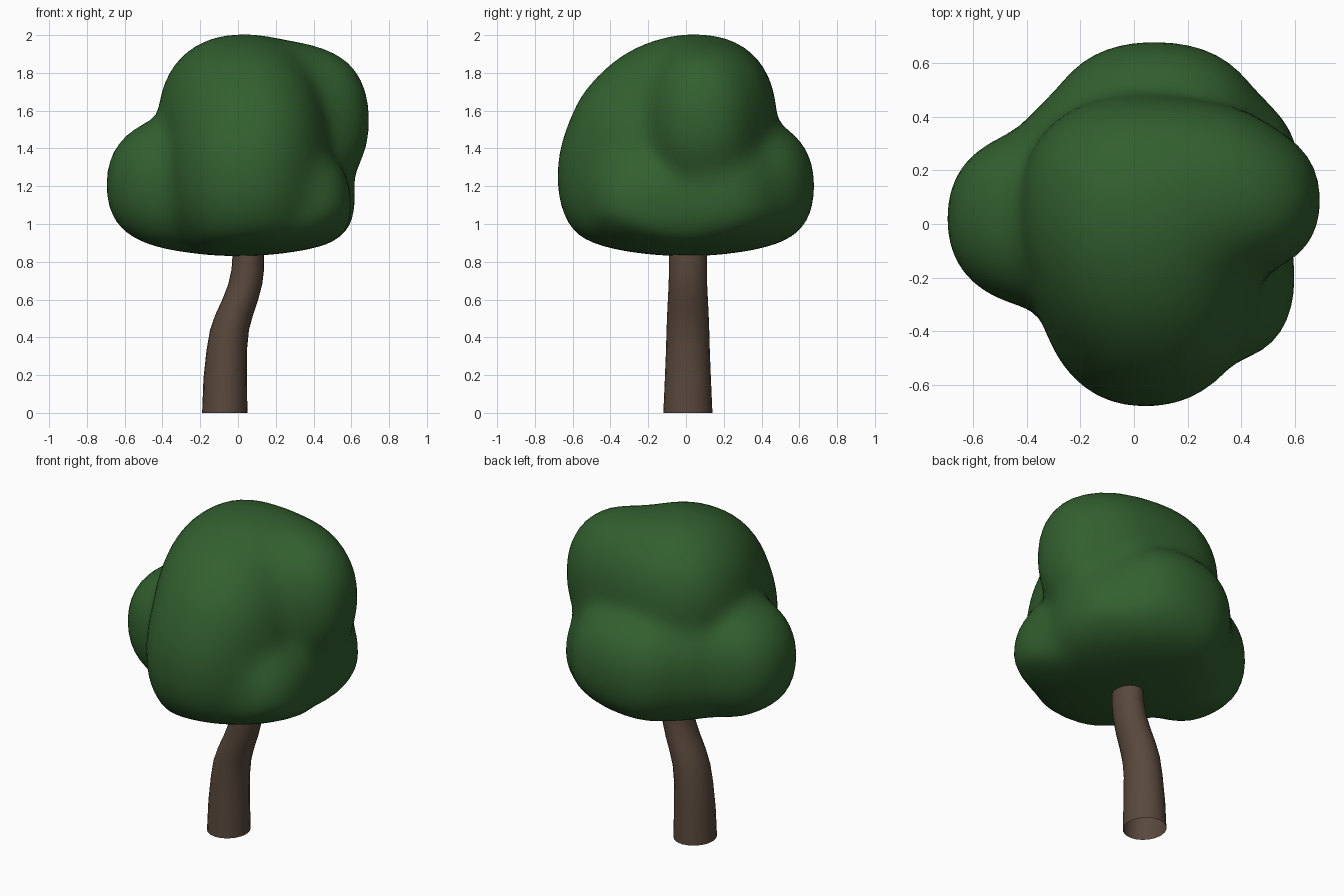
import bpy, bmesh, math
from mathutils import Vector

if "Cube" in bpy.data.objects:
    bpy.data.objects.remove(bpy.data.objects["Cube"])


def finish(bm, name, color, angle):
    me = bpy.data.meshes.new(name)
    bm.to_mesh(me)
    bm.free()
    ob = bpy.data.objects.new(name, me)
    bpy.context.collection.objects.link(ob)
    mat = bpy.data.materials.new(name + "_colour")
    mat.diffuse_color = color
    mat.use_nodes = True
    mat.node_tree.nodes["Principled BSDF"].inputs["Base Color"].default_value = mat.diffuse_color
    me.materials.append(mat)
    bpy.ops.object.select_all(action='DESELECT')
    ob.select_set(True)
    bpy.context.view_layer.objects.active = ob
    bpy.ops.object.shade_smooth_by_angle(angle=math.radians(angle))
    return ob


# Trunk: bent tapering open tube, rings of (z, centre x, radius x, radius y)
rings = [(0, -.07, .12, .13), (.18, -.068, .115, .122), (.33, -.06, .107, .116),
         (.44, -.045, .103, .113), (.52, -.02, .1, .11), (.6, .012, .095, .106),
         (.68, .038, .09, .102), (.76, .052, .086, .1), (.85, .055, .083, .1)]
SIDES = 20
bm = bmesh.new()
loops = []
for z, cx, rx, ry in rings:
    loops.append([bm.verts.new((cx + rx * math.cos(2 * math.pi * i / SIDES),
                                .01 + ry * math.sin(2 * math.pi * i / SIDES), z))
                  for i in range(SIDES)])
for a, b in zip(loops, loops[1:]):
    for i in range(SIDES):
        j = (i + 1) % SIDES
        bm.faces.new((a[i], a[j], b[j], b[i]))
finish(bm, "trunk", (.10, .065, .045, 1), 50)

# Crown: blended lobes (centre, radii), cut below by a shallow bowl
lobes = [((-.28, .02, 1.21), (.42, .34, .36)),    # left
         ((.03, .07, 1.55), (.45, .41, .45)),     # top
         ((.03, -.03, 1.48), (.43, .47, .50)),    # top front filler
         ((.06, -.09, 1.33), (.43, .55, .57)),    # main front slope
         ((.04, -.15, 1.24), (.39, .53, .45)),    # front
         ((.08, .30, 1.20), (.41, .38, .36)),     # back
         ((-.15, .20, 1.20), (.30, .30, .34)),    # back left filler
         ((.38, .09, 1.55), (.315, .28, .38)),    # upper right
         ((.25, .12, 1.58), (.34, .33, .38)),     # upper right filler
         ((.30, .17, 1.14), (.32, .33, .31)),     # right
         ((.34, -.20, 1.10), (.26, .31, .30)),    # lower front right
         ((.10, .10, 1.10), (.46, .46, .28))]     # underside


def field(p):
    d = 1.0
    for c, r in lobes:
        s = sum(abs((p[i] - c[i]) / r[i]) ** 2.3 for i in range(3)) ** (1 / 2.3)
        e = (s - 1) * min(r)
        h = max(.05 - abs(d - e), 0) / .05
        d = min(d, e) - h * h * .0125
    q = p.x ** 2 + p.y ** 2
    return max(d, .83 + .25 * q + 2.4 * q ** 4 - p.z)


# Shrink a ball onto the lobes along rays from the crown's middle
bm = bmesh.new()
bmesh.ops.create_icosphere(bm, subdivisions=5, radius=1)
mid = Vector((.05, .02, 1.28))
for v in bm.verts:
    n = v.co.normalized()
    hi = 1.0
    while field(mid + n * (hi - .03)) > 0 and hi > .1:
        hi -= .03
    lo = hi - .03
    for _ in range(7):
        m = (lo + hi) / 2
        if field(mid + n * m) > 0:
            hi = m
        else:
            lo = m
    v.co = mid + n * lo
for _ in range(3):
    bmesh.ops.smooth_vert(bm, verts=bm.verts, factor=.5,
                          use_axis_x=True, use_axis_y=True, use_axis_z=True)
finish(bm, "crown", (.032, .115, .028, 1), 60)
